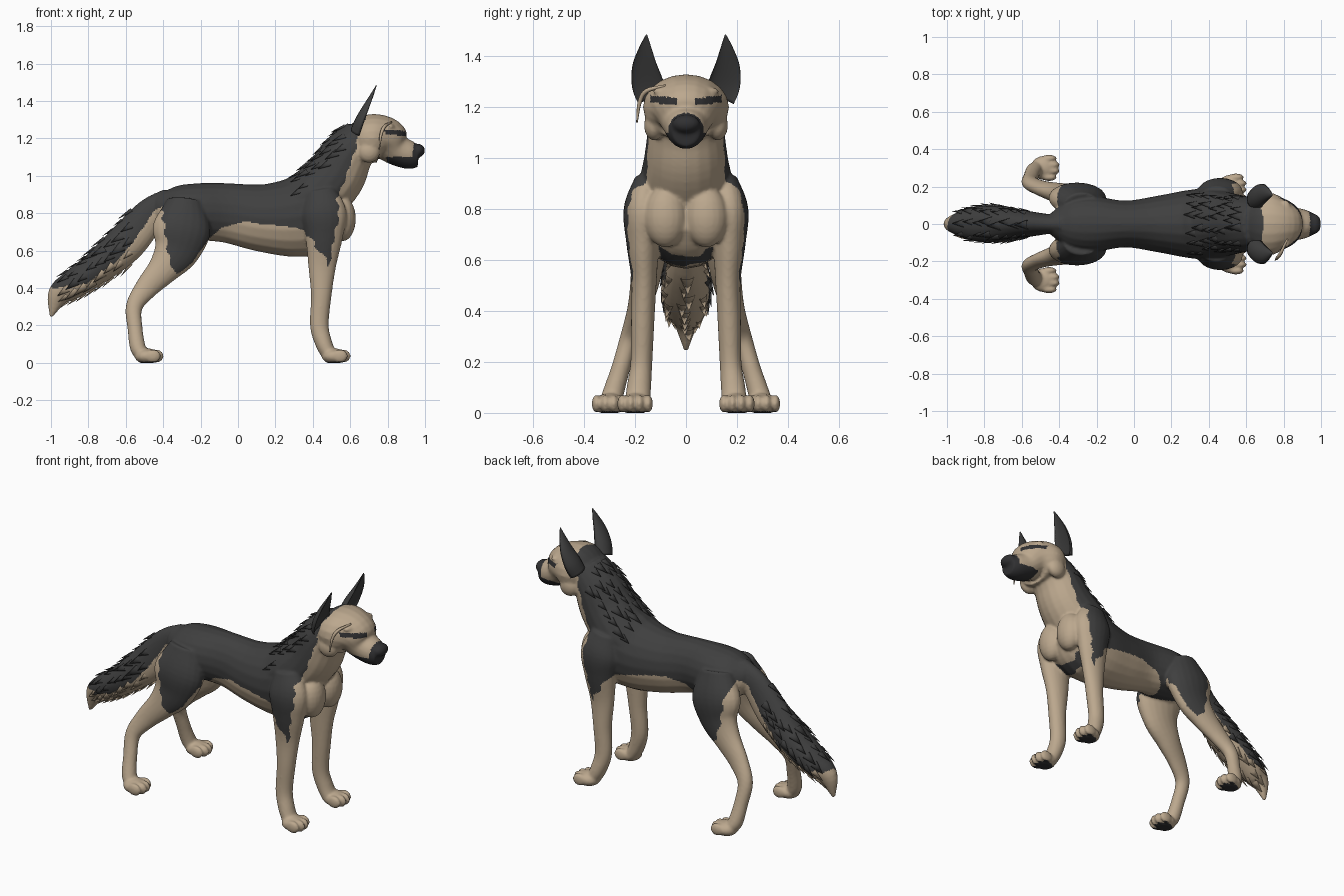
import bpy, bmesh, math, random
from mathutils import Vector, Matrix
from mathutils.bvhtree import BVHTree

random.seed(4)
if "Cube" in bpy.data.objects:
    bpy.data.objects.remove(bpy.data.objects["Cube"])


def material(name, rgb):
    m = bpy.data.materials.new(name)
    m.use_nodes = True
    m.diffuse_color = (*rgb, 1)
    m.node_tree.nodes["Principled BSDF"].inputs["Base Color"].default_value = (*rgb, 1)
    return m


TAN = material("tan fur", (0.50, 0.39, 0.27))
DARK = material("charcoal fur", (0.05, 0.05, 0.05))
BLACK = material("black skin", (0.03, 0.03, 0.032))
MATS = [TAN, DARK, BLACK]


def loft(bm, stations, side=1, seg=20, steps=5, cup=False):
    """Closed elliptical tube through (x, y, z, half width, half depth)."""
    pts = [Vector((s[0], s[1] * side, *s[2:])) for s in stations]
    pts = [2 * pts[0] - pts[1]] + pts + [2 * pts[-1] - pts[-2]]
    path = []
    for i in range(1, len(pts) - 2):
        a, b, c, d = pts[i - 1:i + 3]
        for k in range(steps):
            t = k / steps
            path.append((2 * b + (c - a) * t + (2 * a - 5 * b + 4 * c - d) * t * t
                         + (3 * b - a - 3 * c + d) * t ** 3) / 2)
    path.append(pts[-2])
    rings = []
    for i, p in enumerate(path):
        tangent = (path[min(i + 1, len(path) - 1)] - path[max(i - 1, 0)]).to_3d().normalized()
        across = Vector((0, 1, 0))
        across = (across - tangent * across.dot(tangent)).normalized()
        up = tangent.cross(across)
        ring = []
        for k in range(seg):
            ang = 2 * math.pi * k / seg
            depth = math.sin(ang)
            if cup and depth < 0:
                depth *= -0.35
            ring.append(bm.verts.new(p.to_3d() + across * max(p[3], 0.003) * math.cos(ang)
                                     + up * max(p[4], 0.003) * depth))
        rings.append(ring)
    for r, q in zip(rings, rings[1:]):
        for k in range(seg):
            n = (k + 1) % seg
            bm.faces.new((r[k], r[n], q[n], q[k]))
    bm.faces.new(rings[0])
    bm.faces.new(rings[-1])


def ball(bm, centre, radii):
    bmesh.ops.create_uvsphere(bm, u_segments=20, v_segments=12, radius=1,
                              matrix=Matrix.Translation(centre) @ Matrix.Diagonal((*radii, 1)))


def finish(bm, name, mats):
    bmesh.ops.recalc_face_normals(bm, faces=bm.faces)
    me = bpy.data.meshes.new(name)
    bm.to_mesh(me)
    bm.free()
    for m in mats:
        me.materials.append(m)
    me.polygons.foreach_set("use_smooth", [True] * len(me.polygons))
    ob = bpy.data.objects.new(name, me)
    bpy.context.collection.objects.link(ob)
    return ob


# Trunk, neck, head and tail
bm = bmesh.new()
loft(bm, [(-.44, 0, .84, .06, .07), (-.35, 0, .82, .13, .125), (-.22, 0, .81, .15, .15),
          (-.05, 0, .80, .125, .16), (.12, 0, .775, .15, .18), (.28, 0, .775, .18, .21),
          (.40, 0, .80, .19, .23), (.50, 0, .81, .17, .19), (.58, 0, .82, .09, .1)])
loft(bm, [(.36, 0, .84, .18, .17), (.43, 0, .90, .185, .165), (.52, 0, 1.0, .165, .16),
          (.585, 0, 1.11, .15, .14), (.67, 0, 1.21, .13, .11)])
loft(bm, [(.60, 0, 1.20, .10, .07), (.66, 0, 1.2, .155, .115), (.73, 0, 1.2, .168, .13),
          (.80, 0, 1.185, .135, .12), (.85, 0, 1.137, .095, .085), (.92, 0, 1.11, .075, .075),
          (.965, 0, 1.105, .055, .058)])
loft(bm, [(-.36, 0, .88, .05, .06), (-.47, 0, .79, .055, .09), (-.6, 0, .64, .075, .105),
          (-.75, 0, .51, .098, .09), (-.88, 0, .42, .085, .078), (-.96, 0, .36, .05, .06),
          (-1.0, 0, .245, .008, .008)])
ball(bm, (.962, 0, 1.135), (.038, .055, .036))

# Legs, paws and face muscles on both sides
for s in (1, -1):
    loft(bm, [(.44, .15, .92, .05, .08), (.46, .17, .80, .075, .12), (.46, .17, .67, .065, .10),
              (.45, .165, .52, .05, .075), (.445, .17, .36, .046, .055),
              (.435, .175, .2, .043, .05), (.46, .185, .1, .048, .045), (.49, .19, .04, .05, .04)], s)
    loft(bm, [(-.28, .09, .86, .08, .10), (-.30, .135, .72, .085, .155), (-.33, .15, .6, .066, .125),
              (-.4, .165, .5, .055, .085), (-.49, .19, .4, .042, .062), (-.555, .22, .3, .038, .045),
              (-.55, .255, .18, .037, .04), (-.535, .285, .08, .042, .042),
              (-.51, .295, .04, .045, .035)], s)
    for x, y in ((.515, .2), (-.485, .3)):
        ball(bm, (x, y * s, .035), (.068, .064, .042))
        for k, reach in ((-1.5, .03), (-.5, .046), (.5, .046), (1.5, .03)):
            ball(bm, (x + reach, (y + k * .034) * s, .036), (.042, .019, .036))
    ball(bm, (.56, .08 * s, .77), (.07, .085, .12))
    ball(bm, (.81, .075 * s, 1.262), (.03, .055, .02))
    ball(bm, (.70, .125 * s, 1.13), (.06, .04, .06))

body = finish(bm, "body", MATS)
remesh = body.modifiers.new("blend", "REMESH")
remesh.mode = "VOXEL"
remesh.voxel_size = .008
relax = body.modifiers.new("relax", "SMOOTH")
relax.factor = .5
relax.iterations = 4
bpy.context.view_layer.update()
dg = bpy.context.evaluated_depsgraph_get()
mesh = bpy.data.meshes.new_from_object(body.evaluated_get(dg))
body.modifiers.clear()
body.data = mesh
for v in mesh.vertices:
    v.co.z = max(v.co.z, 0)

# Coat pattern: side outlines of the saddle and the mouth
SADDLE = [(-1.1, .45), (-.97, .40), (-.8, .43), (-.65, .54), (-.55, .66), (-.45, .81), (-.41, .83),
          (-.39, .7), (-.37, .56), (-.33, .47), (-.25, .53), (-.15, .67), (-.08, .73), (.05, .76),
          (.2, .74), (.36, .7), (.42, .62), (.49, .52), (.51, .66), (.54, .78), (.53, .88),
          (.58, 1.0), (.63, 1.15), (.65, 1.25), (.7, 1.34), (.7, 1.6), (-1.1, 1.6)]
MOUTH = [(.79, 1.1), (.93, 1.1), (.945, 1.2), (1.1, 1.2), (1.1, 1), (.87, 1), (.8, 1.07)]


def inside(x, z, outline):
    hit = False
    for (x1, z1), (x2, z2) in zip(outline, outline[1:] + outline[:1]):
        if (z1 > z) != (z2 > z) and x < x1 + (z - z1) * (x2 - x1) / (z2 - z1):
            hit = not hit
    return hit


def coat(p, n):
    y = abs(p.y)
    outward = n.y * math.copysign(1, p.y)
    if p.z < .006 and n.z < -.5:
        return 2
    if inside(p.x, p.z, MOUTH):
        return 2
    if p.x > .74 and .035 < y < .14 and abs(p.z - 1.217 - .12 * y) < .014:
        return 2
    if p.x > -.45 and p.z < .72 and outward < -.15:
        return 0
    ragged = .007 * math.sin(70 * p.z + 45 * p.y)
    return 1 if inside(p.x + ragged, p.z + ragged, SADDLE) else 0


for f in mesh.polygons:
    f.use_smooth = True
    f.material_index = coat(f.center, f.normal)

# Cupped ears
for s, label in ((1, "left"), (-1, "right")):
    bm = bmesh.new()
    loft(bm, [(.655, .13, 1.23, .06, .055), (.675, .15, 1.29, .063, .05), (.70, .162, 1.36, .05, .035),
              (.725, .160, 1.43, .026, .018), (.742, .155, 1.485, .003, .003)], s, cup=True)
    finish(bm, label + "_ear", [DARK])

# Fur tufts laid over the ruff and the tail
tree = BVHTree.FromPolygons([v.co for v in mesh.vertices], [f.vertices for f in mesh.polygons])


def tufts(name, start, end, rows, angles, flow, size):
    bm = bmesh.new()
    flow = Vector(flow).normalized()
    for i in range(rows):
        axis = Vector(start).lerp(Vector(end), i / (rows - 1))
        for a in angles:
            a = math.radians(a + random.uniform(-9, 9))
            out = Vector((0, math.sin(a), math.cos(a)))
            hit, normal, _, _ = tree.ray_cast(axis + out, -out)
            if hit is None:
                continue
            lie = (flow - normal * flow.dot(normal) + normal * .22).normalized()
            across = lie.cross(normal).normalized()
            length = size * random.uniform(.8, 1.3)
            frame = Matrix((across, lie.cross(across), lie)).transposed().to_4x4()
            made = bmesh.ops.create_cone(
                bm, segments=8, radius1=length * .3, radius2=0, depth=length,
                matrix=Matrix.Translation(hit + lie * length * .35) @ frame @ Matrix.Diagonal((1, .4, 1, 1)))
            tone = coat(hit, normal)
            for f in {f for v in made["verts"] for f in v.link_faces}:
                f.material_index = tone
    finish(bm, name, MATS)


tufts("ruff_fur", (.32, 0, .9), (.56, 0, 1.14), 7, range(-80, 81, 32), (-.8, 0, -.5), .065)
tufts("tail_fur", (-.58, 0, .66), (-.92, 0, .39), 8, range(0, 360, 45), (-.8, 0, -.6), .07)

# Loose strand of fur on the right cheek
bm = bmesh.new()
loft(bm, [(.82, -.08, 1.285, .005, .005), (.785, -.155, 1.265, .009, .009),
          (.765, -.182, 1.22, .008, .008), (.755, -.193, 1.14, .003, .003)], seg=8)
finish(bm, "cheek_strand", [TAN])
